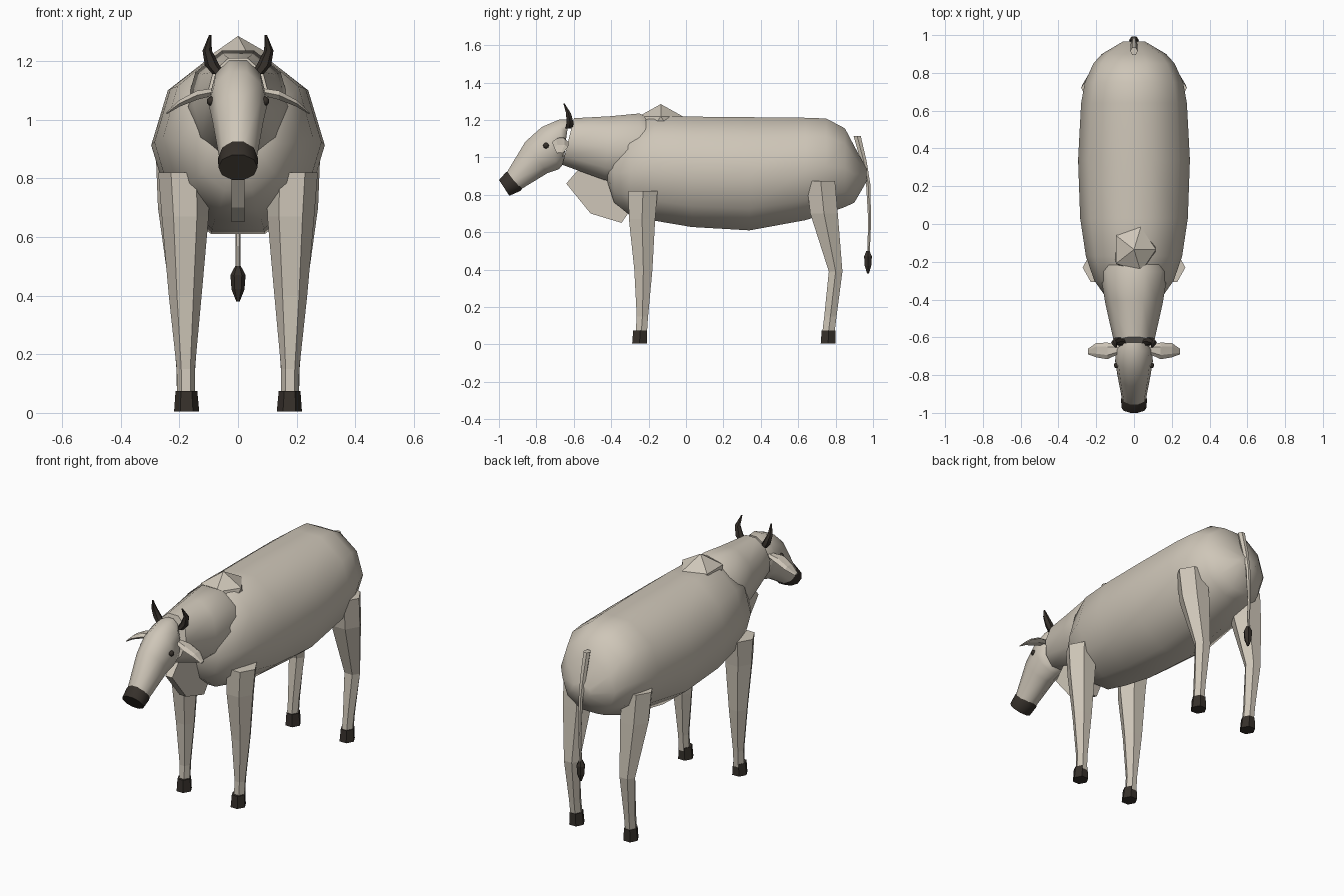
import bpy, bmesh, math
from mathutils import Vector


def material(name, rgb):
    m = bpy.data.materials.new(name)
    m.diffuse_color = (*rgb, 1)
    return m


HIDE = material("pale_hide", (0.62, 0.565, 0.48))
DARK = material("dark_horn", (0.037, 0.030, 0.024))


def finish(name, bm, mat, angle):
    bmesh.ops.recalc_face_normals(bm, faces=bm.faces)
    me = bpy.data.meshes.new(name)
    bm.to_mesh(me)
    bm.free()
    me.materials.append(mat)
    ob = bpy.data.objects.new(name, me)
    bpy.context.collection.objects.link(ob)
    bpy.ops.object.select_all(action='DESELECT')
    ob.select_set(True)
    bpy.context.view_layer.objects.active = ob
    if angle:
        bpy.ops.object.shade_smooth_by_angle(angle=math.radians(angle))
    return ob


def tube(name, rings, mat, sides=10, u=(1, 0, 0), v=(0, 0, 1), angle=0, flip=1, start=0):
    """Loft rings of (x, y, z, radius u, radius v, tilt of v about x in degrees)."""
    bm = bmesh.new()
    loops = []
    for x, y, z, ru, rv, *tilt in rings:
        t = math.radians(tilt[0]) if tilt else None
        vv = Vector((0, math.sin(t), math.cos(t))) if tilt else Vector(v)
        loop = []
        for i in range(sides):
            a = math.tau * i / sides + start
            p = Vector((x, y, z)) + Vector(u) * ru * math.cos(a) + vv * rv * math.sin(a)
            p.x *= flip
            loop.append(bm.verts.new(p))
        loops.append(loop)
    for a, b in zip(loops, loops[1:]):
        for i in range(sides):
            j = (i + 1) % sides
            bm.faces.new((a[i], a[j], b[j], b[i]))
    bm.faces.new(loops[0])
    bm.faces.new(loops[-1][::-1])
    return finish(name, bm, mat, angle)


# Barrel body: y, half width, top, bottom
BODY = [(-0.42, 0.09, 0.99, 0.87), (-0.385, 0.15, 1.07, 0.76), (-0.30, 0.21, 1.16, 0.69),
        (-0.17, 0.255, 1.22, 0.662), (0.03, 0.285, 1.218, 0.628), (0.34, 0.296, 1.215, 0.61),
        (0.64, 0.28, 1.212, 0.665), (0.75, 0.26, 1.208, 0.70), (0.85, 0.215, 1.155, 0.735),
        (0.90, 0.17, 1.06, 0.758), (0.965, 0.06, 0.94, 0.87)]
tube("body", [(0, y, (t + b) / 2, w, (t - b) / 1.902) for y, w, t, b in BODY], HIDE, angle=60)

# Neck, hump and dewlap
tube("neck", [(0, -0.63, 1.085, 0.105, 0.135, 14), (0, -0.42, 1.05, 0.152, 0.18, 6),
              (0, -0.25, 1.04, 0.18, 0.205), (0, -0.14, 1.03, 0.13, 0.16)], HIDE, angle=60)
bm = bmesh.new()
bmesh.ops.create_icosphere(bm, subdivisions=1, radius=1)
for p in bm.verts:
    p.co = (p.co.x * 0.13, p.co.y * 0.14 - 0.135, p.co.z * 0.12 + 1.165)
finish("shoulder_hump", bm, HIDE, 0)

DEWLAP = [(-0.64, 0.86), (-0.58, 0.93), (-0.40, 0.95), (-0.30, 0.85),
          (-0.31, 0.70), (-0.345, 0.65), (-0.51, 0.70)]
bm = bmesh.new()
rims = [[bm.verts.new((s * 0.022, y, z)) for y, z in DEWLAP] for s in (-1, 1)]
bm.faces.new(rims[0])
bm.faces.new(rims[1][::-1])
for i in range(len(DEWLAP)):
    j = (i + 1) % len(DEWLAP)
    bm.faces.new((rims[0][i], rims[0][j], rims[1][j], rims[1][i]))
finish("dewlap", bm, HIDE, 0)

# Head and muzzle
tube("head", [(0, -0.635, 1.14, 0.062, 0.065, 8), (0, -0.665, 1.085, 0.095, 0.125, -5),
              (0, -0.725, 1.05, 0.10, 0.128, -22), (0, -0.80, 1.00, 0.088, 0.108, -35),
              (0, -0.92, 0.875, 0.065, 0.062, -40)], HIDE, angle=60)
tube("muzzle", [(0, -0.905, 0.888, 0.058, 0.062, -42), (0, -0.925, 0.87, 0.068, 0.066, -38),
                (0, -0.972, 0.837, 0.067, 0.053, -33)], DARK, angle=45)

# Tail and tuft
tube("tail", [(0, 0.915, 1.115, 0.02, 0.022), (0, 0.95, 0.98, 0.018, 0.018),
              (0, 0.974, 0.86, 0.013, 0.013), (0, 0.982, 0.66, 0.009, 0.009),
              (0, 0.975, 0.47, 0.008, 0.008)], HIDE, sides=6, v=(0, 1, 0), angle=40)
tube("tail_tuft", [(0, 0.973, 0.50, 0.010, 0.010), (0, 0.973, 0.47, 0.026, 0.024),
                   (0, 0.973, 0.42, 0.022, 0.020), (0, 0.973, 0.38, 0.006, 0.006)],
     DARK, sides=6, v=(0, 1, 0))

for side, s in (("right", 1), ("left", -1)):
    # Legs and hooves: x, y, z, half width, half depth
    limb = dict(sides=6, v=(0, 1, 0), flip=s)
    tube(side + "_front_leg", [(0.185, -0.23, 0.82, 0.087, 0.09), (0.18, -0.235, 0.67, 0.08, 0.081),
                               (0.18, -0.228, 0.40, 0.056, 0.056), (0.178, -0.233, 0.15, 0.031, 0.035),
                               (0.177, -0.24, 0.05, 0.031, 0.035)], HIDE, **limb)
    tube(side + "_back_leg", [(0.19, 0.72, 0.875, 0.09, 0.088), (0.185, 0.738, 0.70, 0.088, 0.085),
                              (0.18, 0.80, 0.39, 0.05, 0.042), (0.178, 0.772, 0.15, 0.032, 0.038),
                              (0.177, 0.76, 0.05, 0.031, 0.038)], HIDE, **limb)
    for part, y in (("_front_hoof", -0.248), ("_back_hoof", 0.76)):
        tube(side + part, [(0.176, y + 0.002, 0.075, 0.037, 0.042),
                           (0.175, y, 0.004, 0.043, 0.046)], DARK, **limb)

    # Horns sweep outward, then up and forward
    tube(side + "_horn", [(0.065, -0.625, 1.155, 0.022, 0.022), (0.088, -0.62, 1.185, 0.025, 0.022),
                          (0.105, -0.628, 1.235, 0.016, 0.015), (0.095, -0.652, 1.288, 0.004, 0.004)],
         DARK, sides=6, v=(0, 1, 0), flip=s, angle=40)
    # Flat, drooping ears
    tube(side + "_ear", [(0.08, -0.665, 1.095, 0.022, 0.014), (0.14, -0.672, 1.083, 0.044, 0.018),
                         (0.20, -0.668, 1.055, 0.038, 0.013), (0.243, -0.675, 1.022, 0.015, 0.004)],
         HIDE, sides=6, u=(0, 1, 0), flip=s)
    # Eyes
    bm = bmesh.new()
    bmesh.ops.create_icosphere(bm, subdivisions=2, radius=0.016)
    bmesh.ops.translate(bm, verts=bm.verts, vec=(s * 0.091, -0.748, 1.063))
    finish(side + "_eye", bm, DARK, 60)
